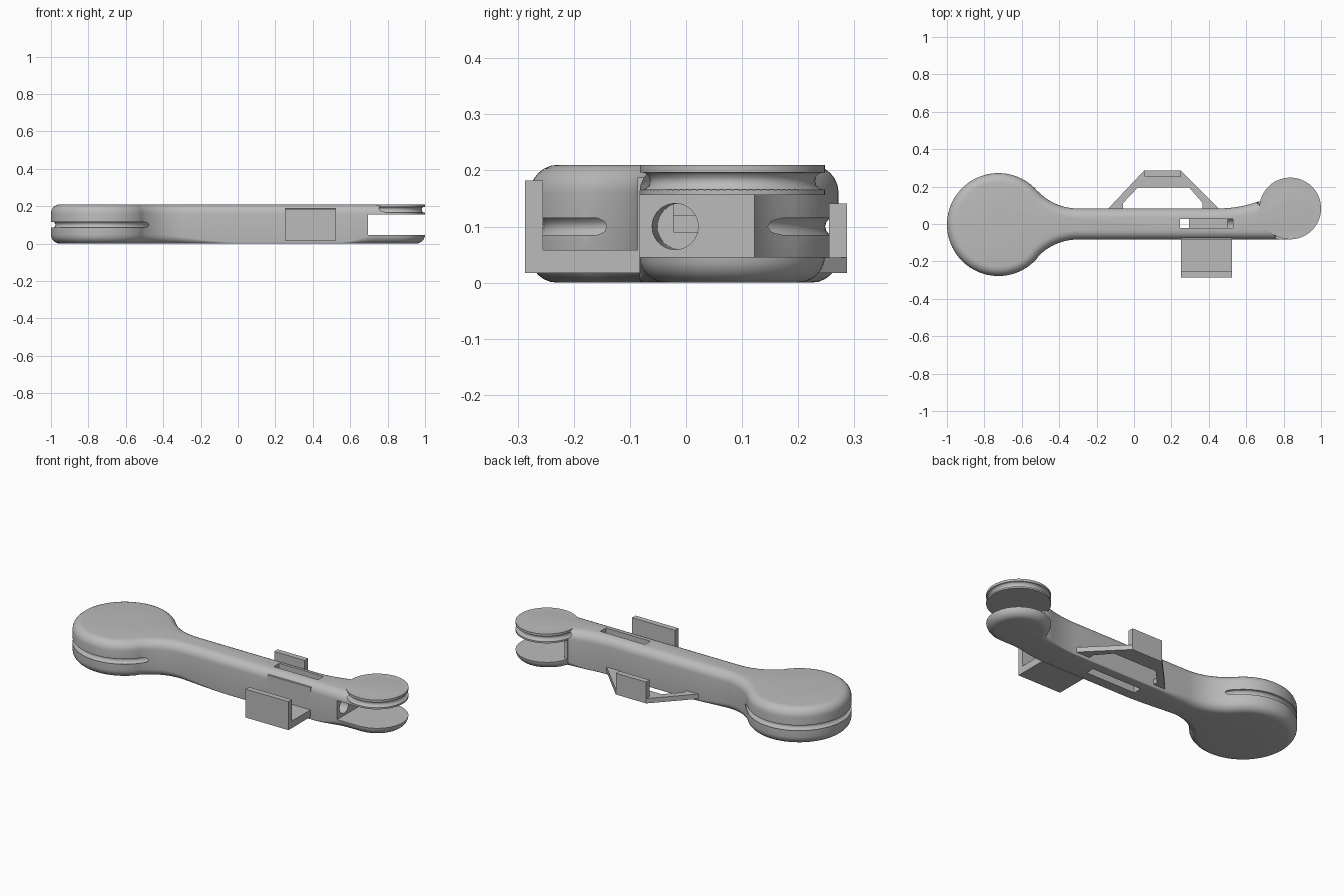
import bpy, bmesh, math
from mathutils import Vector

if "Cube" in bpy.data.objects:
    bpy.data.objects.remove(bpy.data.objects["Cube"])

grey = bpy.data.materials.new("plain_grey")
grey.use_nodes = True
GREY = (0.5, 0.5, 0.5, 1)
grey.diffuse_color = GREY
grey.node_tree.nodes["Principled BSDF"].inputs["Base Color"].default_value = GREY

TOP = 0.21
HALF = 0.083
BIG = Vector((-0.725, -0.003))
BIG_R = 0.275
SMALL = Vector((0.835, 0.083))
SMALL_R = 0.165


def add_object(name, bm):
    bmesh.ops.recalc_face_normals(bm, faces=bm.faces)
    mesh = bpy.data.meshes.new(name)
    bm.to_mesh(mesh)
    bm.free()
    mesh.materials.append(grey)
    obj = bpy.data.objects.new(name, mesh)
    bpy.context.collection.objects.link(obj)
    return obj


def prism(name, points, z0, z1):
    bm = bmesh.new()
    face = bm.faces.new([bm.verts.new((x, y, z0)) for x, y in points])
    side = bmesh.ops.extrude_face_region(bm, geom=[face])["geom"]
    for v in side:
        if isinstance(v, bmesh.types.BMVert):
            v.co.z = z1
    return add_object(name, bm)


def box(name, x0, x1, y0, y1, z0, z1):
    return prism(name, [(x0, y0), (x1, y0), (x1, y1), (x0, y1)], z0, z1)


def rod(name, start, end, r0, r1=None, sides=48):
    a, b = Vector(start), Vector(end)
    bm = bmesh.new()
    bmesh.ops.create_cone(bm, cap_ends=True, segments=sides, radius1=r0,
                          radius2=r0 if r1 is None else r1, depth=(b - a).length)
    turn = (b - a).to_track_quat("Z", "Y").to_matrix().to_4x4()
    turn.translation = (a + b) / 2
    bm.transform(turn)
    return add_object(name, bm)


def ring(name, centre, z, major, minor, steps=80, sides=12):
    bm = bmesh.new()
    loops = []
    for i in range(steps):
        a = math.tau * i / steps
        loop = []
        for j in range(sides):
            b = math.tau * j / sides
            r = major + minor * math.cos(b)
            loop.append(bm.verts.new((centre.x + r * math.cos(a), centre.y + r * math.sin(a),
                                      z + minor * math.sin(b))))
        loops.append(loop)
    for i in range(steps):
        p, q = loops[i - 1], loops[i]
        for j in range(sides):
            bm.faces.new((p[j - 1], q[j - 1], q[j], p[j]))
    return add_object(name, bm)


def combine(target, tool, operation):
    mod = target.modifiers.new("combine", "BOOLEAN")
    mod.operation, mod.solver, mod.object = operation, "EXACT", tool
    bpy.context.view_layer.objects.active = target
    bpy.ops.object.modifier_apply(modifier=mod.name)
    bpy.data.objects.remove(tool)


def arc(cx, cy, r, a0, a1, n):
    angles = [math.radians(a0 + (a1 - a0) * i / n) for i in range(n + 1)]
    return [Vector((cx + r * math.cos(a), cy + r * math.sin(a))) for a in angles]


def line(x0, x1, y, n):
    return [Vector((x0 + (x1 - x0) * i / n, y)) for i in range(n + 1)]


def smooth(x, a, b):
    t = min(max((x - a) / (b - a), 0), 1)
    return t * t * (3 - 2 * t)


# Arm outline: large disc, filleted beam, small offset lobe
fx, fr = -0.3, 0.295
fy = HALF + fr
t = math.degrees(math.atan2(fy, fx - BIG.x))
raw = (arc(*BIG, BIG_R, t, 360 - t, 64) + arc(fx, -fy, fr, 180 - t, 90, 14)
       + line(fx, SMALL.x, -HALF, 24) + arc(*SMALL, SMALL_R, -90, 167, 48)
       + arc(0.45, HALF + 0.63, 0.63, -70.5, -90, 8) + line(0.45, fx, HALF, 16)
       + arc(fx, fy, fr, -90, t - 180, 14))
outline = []
for p in raw:
    if not outline or (p - outline[-1]).length > 0.006:
        outline.append(p)
if (outline[0] - outline[-1]).length < 0.006:
    outline.pop()

# Rounded arm body lofted through inset copies of the outline
n = len(outline)
inward = []
for i in range(n):
    d = (outline[(i + 1) % n] - outline[i]).normalized() + (outline[i] - outline[i - 1]).normalized()
    inward.append(Vector((-d.y, d.x)).normalized())
bm = bmesh.new()
loops = []
STEPS = 6
for level in range(2 * STEPS + 2):
    lower = level <= STEPS
    a = math.pi / 2 * (level if lower else 2 * STEPS + 1 - level) / STEPS
    loop = []
    for p, d in zip(outline, inward):
        r = 0.05
        if lower:
            r = 0.006 + 0.042 * (1 - smooth(p.x, -0.45, 0) + smooth(p.x, 0.55, 0.75))
        q = p + d * r * (1 - math.sin(a))
        z = r * (1 - math.cos(a))
        loop.append(bm.verts.new((q.x, q.y, z if lower else TOP - z)))
    loops.append(loop)
for p, q in zip(loops, loops[1:]):
    for i in range(n):
        bm.faces.new((p[i - 1], p[i], q[i], q[i - 1]))
bm.faces.new(loops[0][::-1])
bm.faces.new(loops[-1])
arm = add_object("arm_body", bm)

# Sharp-edged pulley on the upper fork
combine(arm, rod("pulley", (*SMALL, 0.13), (*SMALL, TOP), SMALL_R, sides=96), "UNION")

# Fork opening, cable slots, tunnels, pin holes and rim grooves
cutters = [
    box("fork_gap", 0.695, 1.1, -0.2, 0.4, 0.046, 0.156),
    box("fork_side_gap", 0.6, 0.75, 0.122, 0.4, 0.046, 0.156),
    box("top_slot", 0.245, 0.53, -0.022, 0.028, 0.09, 0.3),
    box("bottom_slot", -0.02, 0.295, -0.022, 0.028, -0.1, 0.12),
    rod("straight_tunnel", (0.75, -0.022, 0.1), (0.5, -0.01, 0.1), 0.041),
    rod("angled_tunnel", (0.75, 0.045, 0.1), (0.4, 0.0, 0.1), 0.041),
    rod("large_pin_hole", (*BIG, -0.1), (*BIG, 0.3), 0.03),
    rod("upper_recess", (*BIG, 0.125), (*BIG, 0.3), 0.071),
    rod("lower_recess", (*BIG, -0.1), (*BIG, 0.085), 0.071),
    rod("small_pin_hole", (*SMALL, -0.1), (*SMALL, 0.3), 0.029),
    ring("large_groove", BIG, 0.1, 0.268, 0.017),
    ring("pulley_groove", SMALL, 0.181, 0.163, 0.016),
    rod("end_notch", (-1.02, BIG.y, 0.1), (-0.93, BIG.y, 0.1), 0.042, 0.015),
]
for cutter in cutters:
    combine(arm, cutter, "DIFFERENCE")
bpy.ops.object.select_all(action="DESELECT")
arm.select_set(True)
bpy.context.view_layer.objects.active = arm
bpy.ops.object.shade_smooth_by_angle(angle=math.radians(30))

# Front tray: floor, outer wall and backing plate
box("tray_floor", 0.25, 0.525, -0.28, -0.07, 0.017, 0.058)
box("tray_wall", 0.25, 0.525, -0.287, -0.255, 0.017, 0.182)
box("tray_backing", 0.25, 0.525, -0.086, -0.06, 0.017, 0.187)

# Rear guard: thin sloping frame with an upright plate
prism("guard_frame", [(-0.14, 0.08), (-0.06, 0.08), (-0.06, 0.11), (0.02, 0.195),
                      (0.295, 0.195), (0.365, 0.115), (0.365, 0.08), (0.455, 0.08),
                      (0.25, 0.287), (0.055, 0.287)], 0.017, 0.045)
box("guard_plate", 0.055, 0.25, 0.255, 0.287, 0.017, 0.141)
